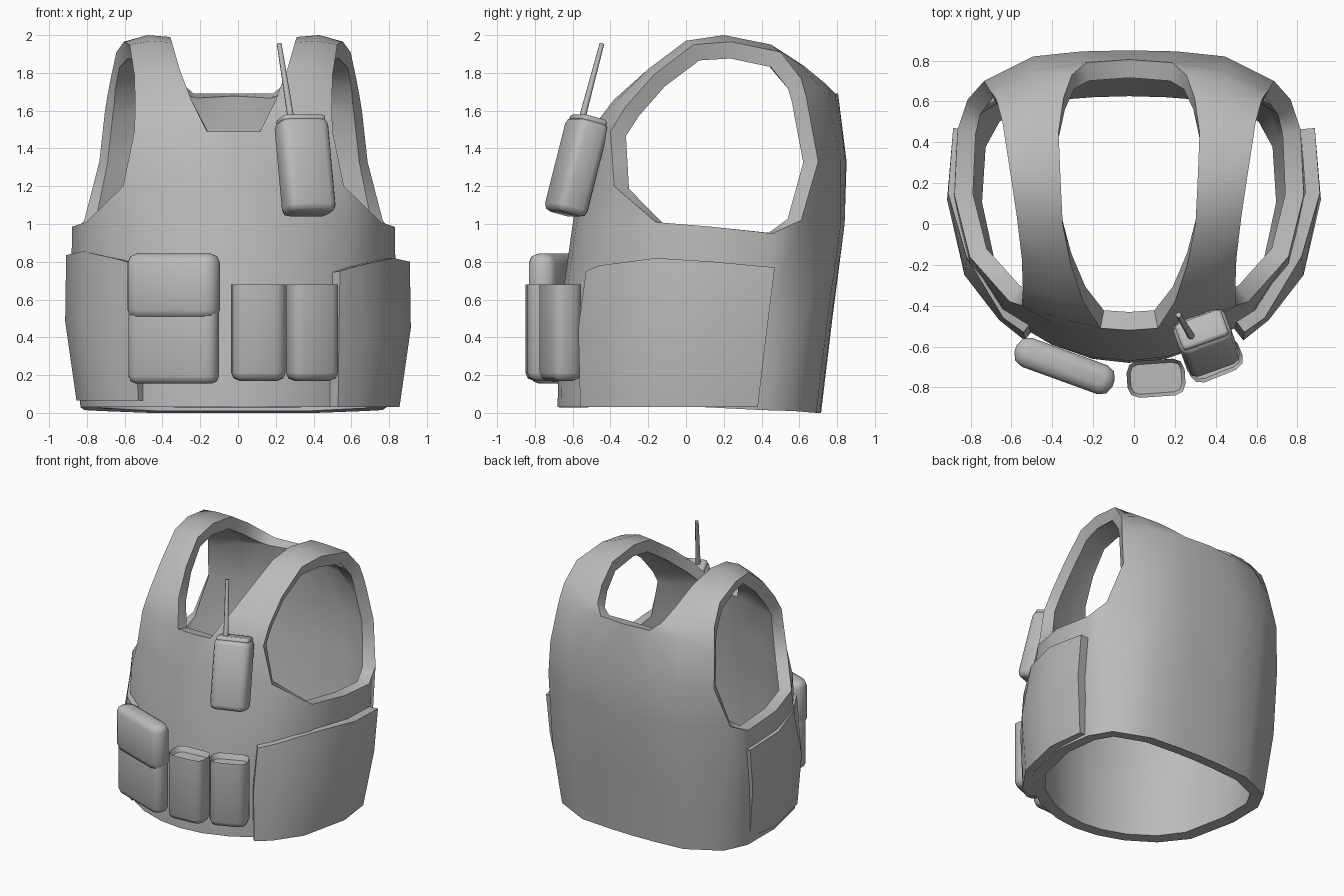
import bpy, bmesh, math
from mathutils import Vector, Euler

cube = bpy.data.objects.get("Cube")
if cube:
    bpy.data.objects.remove(cube)

grey = bpy.data.materials.new("plain_grey")
grey.use_nodes = True
colour = (0.5, 0.5, 0.5, 1)
grey.diffuse_color = colour
grey.node_tree.nodes["Principled BSDF"].inputs["Base Color"].default_value = colour


def make_object(name, bm):
    mesh = bpy.data.meshes.new(name)
    bm.to_mesh(mesh)
    bm.free()
    mesh.materials.append(grey)
    obj = bpy.data.objects.new(name, mesh)
    bpy.context.collection.objects.link(obj)
    return obj


def finish(obj, angle):
    """Apply the modifiers, then smooth everything but the hard edges."""
    bpy.ops.object.select_all(action='DESELECT')
    obj.select_set(True)
    bpy.context.view_layer.objects.active = obj
    bpy.ops.object.convert(target='MESH')
    bpy.ops.object.shade_smooth_by_angle(angle=math.radians(angle))


def patch(bm, rows):
    grid = [[bm.verts.new(p) for p in row] for row in rows]
    for low, high in zip(grid, grid[1:]):
        for i in range(len(low) - 1):
            bm.faces.new((low[i], low[i + 1], high[i + 1], high[i]))


def shell(name, bm, thickness, mirrored=False):
    """Weld a surface, face it outward and thicken it inward."""
    bmesh.ops.remove_doubles(bm, verts=bm.verts, dist=0.001)
    bmesh.ops.recalc_face_normals(bm, faces=bm.faces)
    bm.faces.ensure_lookup_table()
    first = bm.faces[0]
    centre = first.calc_center_median()
    if first.normal.x * centre.x + first.normal.y * centre.y < 0:
        bmesh.ops.reverse_faces(bm, faces=bm.faces)
    obj = make_object(name, bm)
    if mirrored:
        obj.modifiers.new("mirror", 'MIRROR').merge_threshold = 0.002
    solid = obj.modifiers.new("thickness", 'SOLIDIFY')
    solid.thickness = thickness
    solid.offset = -1
    solid.use_even_offset = True
    finish(obj, 55)
    return obj


def level(z, points):
    return [(x, y, z) for x, y in points]


# Vest: left half, each row running from the front centre line to the back
hem = [(0, -.68, .03), (.18, -.66, .03), (.38, -.59, .03), (.58, -.46, .03),
       (.73, -.27, .03), (.81, .1, .03), (.79, .4, .015), (.7, .57, .01),
       (.44, .69, 0), (.18, .71, 0), (0, .715, 0)]
waist = level(.5, [(0, -.67), (.18, -.65), (.38, -.59), (.6, -.46), (.78, -.25), (.86, .12),
                   (.83, .42), (.75, .62), (.45, .75), (.18, .77), (0, .775)])
underarm = [(0, -.6, 1), (.18, -.58, 1), (.38, -.53, 1), (.63, -.39, 1),
            (.78, -.16, 1.01), (.855, .14, .985), (.84, .46, .95), (.79, .61, 1.02),
            (.45, .82, 1), (.18, .84, 1), (0, .84, 1)]
chest = level(1.2, [(0, -.57), (.17, -.55), (.37, -.49), (.585, -.38)])
neck_front = level(1.49, [(0, -.52), (.14, -.51), (.34, -.46), (.525, -.4)])
neck_back = [(0, .805, 1.69), (.21, .79, 1.69), (.47, .75, 1.67), (.68, .65, 1.6)]
blades = level(1.33, [(0, .85), (.23, .845), (.47, .82), (.71, .7)])
strap = [[(.225, -.38, 1.66), (.375, -.36, 1.66), (.52, -.32, 1.62)],
         [(.285, -.2, 1.82), (.405, -.2, 1.82), (.525, -.17, 1.79)],
         [(.325, 0, 1.96), (.435, 0, 1.97), (.55, .04, 1.95)],
         [(.335, .2, 1.99), (.455, .2, 2), (.58, .24, 1.965)],
         [(.345, .45, 1.95), (.475, .45, 1.95), (.62, .5, 1.91)],
         [(.32, .62, 1.84), (.475, .61, 1.84), (.65, .61, 1.77)],
         [(.28, .73, 1.75), (.475, .7, 1.74), (.667, .635, 1.68)]]
bm = bmesh.new()
patch(bm, [hem, waist, underarm])
patch(bm, [underarm[:4], chest, neck_front])
patch(bm, [neck_front[1:]] + strap + [neck_back[1:]])
patch(bm, [neck_back, blades, underarm[:-5:-1]])
bm.faces.new([bm.verts.new(p) for p in (underarm[3], underarm[4], chest[3])])
shell("vest", bm, .09, True).location.x = -.024

# Side panels wrapped round the waist, the right one sitting a little higher
bottom = level(.03, [(.53, -.56), (.63, -.48), (.77, -.28), (.855, .1), (.82, .38)])
middle = level(.45, [(.535, -.57), (.66, -.47), (.83, -.25), (.915, .12), (.88, .43)])
top = [(.54, -.53, .75), (.64, -.46, .78), (.82, -.16, .82), (.91, .15, .8), (.885, .47, .77)]
for name, side, lift, thickness in (("left_panel", 1, 0, .07), ("right_panel", -1, .035, .045)):
    bm = bmesh.new()
    patch(bm, [[(side * x, y, z + lift) for x, y, z in row] for row in (bottom, middle, top)])
    shell(name, bm, thickness)


def rounded_box(name, centre, size, turn, bevel, open_top=False):
    """Soft-edged box, turned by Euler degrees, with an optional sunken top."""
    bm = bmesh.new()
    bmesh.ops.create_cube(bm, size=1)
    bmesh.ops.scale(bm, vec=size, verts=bm.verts)
    # Long upright edges are rounded more than the ends
    upright = [e for e in bm.edges if abs(e.verts[0].co.z - e.verts[1].co.z) > .01]
    bmesh.ops.bevel(bm, geom=upright, offset=bevel, segments=2, profile=.5, affect='EDGES')
    top_z = size[2] / 2
    ends = [e for e in bm.edges
            if abs(e.verts[0].co.z - e.verts[1].co.z) < .001
            and (not open_top or e.verts[0].co.z < 0)]
    bmesh.ops.bevel(bm, geom=ends, offset=bevel * .8, segments=2, profile=.5, affect='EDGES')
    if open_top:
        lid = [f for f in bm.faces if f.normal.z > .9 and f.calc_center_median().z > top_z - .001]
        bmesh.ops.inset_region(bm, faces=lid, thickness=.018)
        bmesh.ops.translate(bm, vec=(0, 0, -.04), verts=list({v for f in lid for v in f.verts}))
    bmesh.ops.recalc_face_normals(bm, faces=bm.faces)
    obj = make_object(name, bm)
    obj.location = centre
    obj.rotation_euler = [math.radians(a) for a in turn]
    finish(obj, 50)


# Large pouch with its flap
rounded_box("large_pouch", (-.34, -.69, .47), (.5, .13, .63), (0, 0, -20), .05)
rounded_box("large_pouch_flap", (-.34, -.695, .67), (.51, .15, .345), (0, 0, -20), .06)

# Pair of open-topped pouches
rounded_box("centre_pouch", (.108, -.755, .425), (.285, .18, .51), (0, 0, 4), .055, True)
rounded_box("left_pouch", (.392, -.665, .425), (.275, .17, .51), (0, 0, 22), .055, True)

# Radio holder leaning back against the chest
centre = Vector((.355, -.58, 1.3))
lean = (-15, 0, 20)
offset = Euler([math.radians(a) for a in lean]).to_matrix() @ Vector((0, 0, .255))
rounded_box("radio", centre, (.27, .18, .51), lean, .045)
rounded_box("radio_cap", centre + offset, (.24, .14, .04), lean, .02)

# Aerial
start, end = Vector((.28, -.55, 1.56)), Vector((.218, -.445, 1.955))
bm = bmesh.new()
bmesh.ops.create_cone(bm, cap_ends=True, segments=8, radius1=.018, radius2=.013,
                      depth=(end - start).length)
aerial = make_object("aerial", bm)
aerial.location = (start + end) / 2
aerial.rotation_euler = (end - start).to_track_quat('Z', 'Y').to_euler()
finish(aerial, 50)
